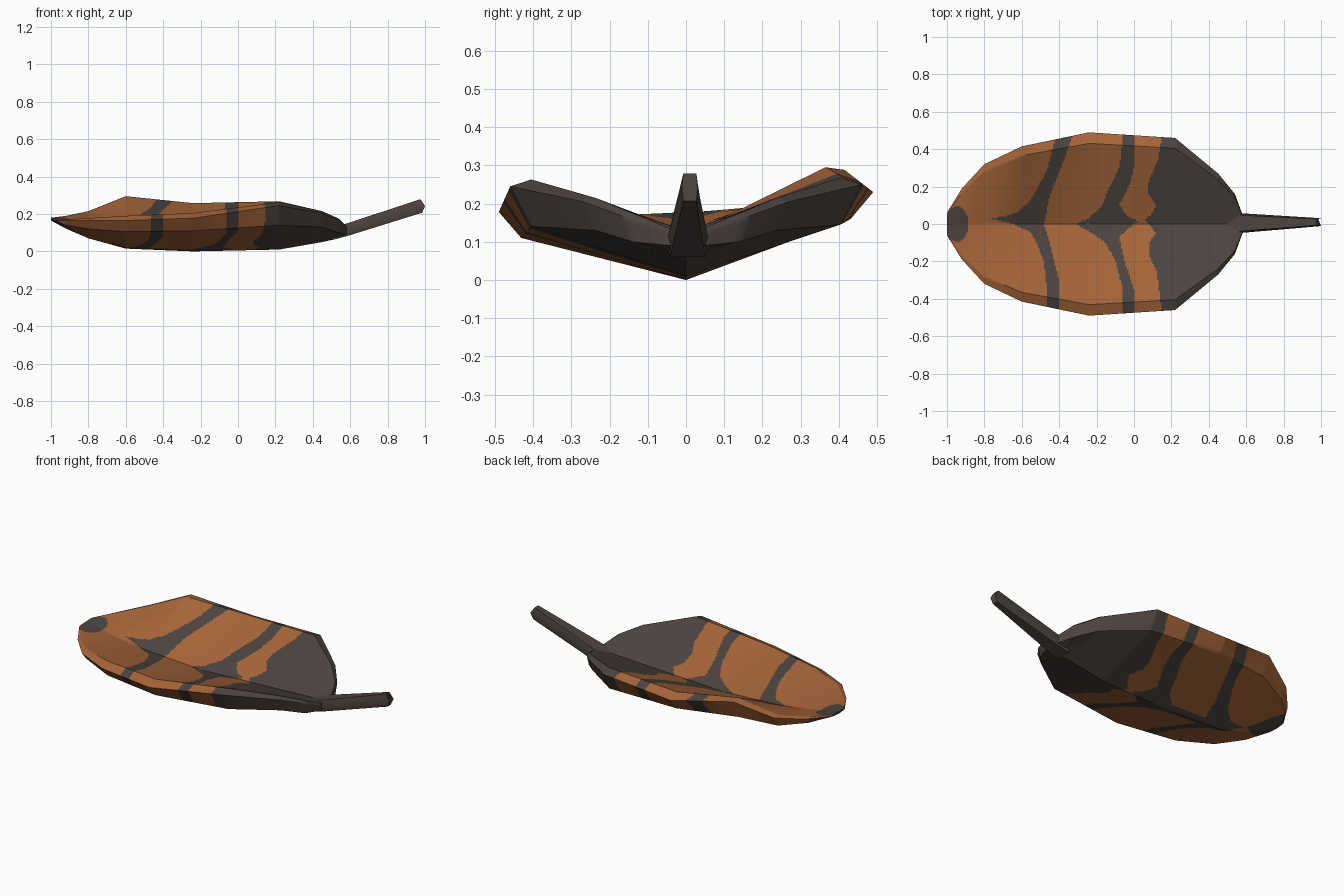
import bpy, bmesh, math

if "Cube" in bpy.data.objects:
    bpy.data.objects.remove(bpy.data.objects["Cube"])


def material(name, rgb):
    m = bpy.data.materials.new(name)
    m.diffuse_color = (*rgb, 1)
    m.use_nodes = True
    m.node_tree.nodes["Principled BSDF"].inputs["Base Color"].default_value = m.diffuse_color
    return m


ORANGE = material("leaf orange", (0.38, 0.13, 0.042))
DARK = material("dark brown", (0.073, 0.057, 0.050))


def interp(table, v):
    """Piecewise linear lookup in rows sorted by their first value."""
    if v <= table[0][0]:
        return table[0][1:]
    for a, b in zip(table, table[1:]):
        if v <= b[0]:
            t = (v - a[0]) / (b[0] - a[0])
            return [p + (q - p) * t for p, q in zip(a[1:], b[1:])]
    return table[-1][1:]


# Blade sections: x, half width, centre bottom / top z, rim z front / back,
# upper crease z front / back, lower crease z front / back
SECTIONS = [
    (-1.00, .06, .165, .178, .170, .175, .175, .180, .168, .170),
    (-0.92, .19, .122, .165, .165, .185, .170, .190, .140, .155),
    (-0.80, .32, .070, .140, .165, .210, .178, .215, .120, .150),
    (-0.60, .415, .015, .115, .165, .288, .190, .295, .105, .180),
    (-0.24, .49, .000, .095, .178, .230, .205, .258, .110, .160),
    (0.22, .46, .010, .115, .245, .250, .263, .268, .140, .145),
    (0.45, .27, .050, .125, .205, .205, .215, .215, .130, .130),
    (0.54, .16, .070, .130, .165, .165, .175, .175, .100, .100),
    (0.58, .05, .085, .135, .125, .125, .135, .135, .090, .090),
]

# Stripe edges as x over y
STRIPE_A = ([(-.4, -.46), (-.2, -.48), (-.1, -.52), (-.04, -.56), (0, -.65), (.03, -.77),
             (.04, -.70), (.06, -.63), (.12, -.56), (.2, -.51), (.3, -.46), (.46, -.42)],
            [(-.46, -.40), (-.3, -.40), (-.1, -.45), (0, -.48), (.15, -.45), (.3, -.39), (.46, -.33)])
STRIPE_B = ([(-.35, -.06), (-.2, -.10), (-.1, -.15), (-.05, -.22), (0, -.31),
             (.03, -.24), (.1, -.17), (.2, -.13), (.3, -.08), (.47, -.06)],
            [(-.35, 0), (-.2, -.05), (-.07, -.08), (-.03, -.04), (.015, .02),
             (.04, -.03), (.1, -.08), (.22, -.02), (.3, 0), (.47, 0)])
BASE = [(-.47, .15), (-.25, .12), (-.17, .08), (-.1, .08), (-.05, .12), (.02, .06),
        (.05, .09), (.1, .12), (.17, .07), (.23, .08), (.35, .13), (.47, .15)]


def is_dark(x, y, under):
    if x > interp(BASE, y)[0]:
        return True
    for left, right in (STRIPE_A, STRIPE_B):
        if interp(left, y)[0] < x < interp(right, y)[0]:
            return True
    if under:  # midrib and larger tip patch below
        return (-.68 < x < -.1 and abs(y) < .035) or abs(y - .04) < (-.76 - x) * .8
    return ((x + .945) / .06) ** 2 + (y / .095) ** 2 < 1


def ring(x):
    """Closed blade outline at x: top from front to back, then underneath."""
    w, bot, top, rf, rb, tf, tb, bf, bb = interp(SECTIONS, x)
    c = .88 * w
    corners = [(-w, rf), (-c, tf), (0, top), (c, tb), (w, rb), (c, bb), (0, bot), (-c, bf)]
    pts = []
    for i, n in enumerate((5, 48, 48, 5, 5, 48, 48, 5)):
        (y0, z0), (y1, z1) = corners[i], corners[(i + 1) % 8]
        pts += [(x, y0 + (y1 - y0) * k / n, z0 + (z1 - z0) * k / n) for k in range(n)]
    return pts


def finish(bm, name, mats):
    bmesh.ops.recalc_face_normals(bm, faces=bm.faces)
    me = bpy.data.meshes.new(name)
    bm.to_mesh(me)
    bm.free()
    for m in mats:
        me.materials.append(m)
    ob = bpy.data.objects.new(name, me)
    bpy.context.collection.objects.link(ob)
    bpy.ops.object.select_all(action='DESELECT')
    ob.select_set(True)
    bpy.context.view_layer.objects.active = ob
    bpy.ops.object.shade_smooth_by_angle(angle=math.radians(35))
    return ob


def loft(bm, rings):
    """Skin rings of points and close both ends; returns the side faces by ring position."""
    loops = [[bm.verts.new(p) for p in r] for r in rings]
    n = len(loops[0])
    sides = []
    for a, b in zip(loops, loops[1:]):
        for i in range(n):
            j = (i + 1) % n
            sides.append((i, bm.faces.new((a[i], a[j], b[j], b[i]))))
    caps = [bm.faces.new(loops[0]), bm.faces.new(loops[-1])]
    return sides, caps


# Leaf blade: fine columns between the section stations
xs = []
for a, b in zip(SECTIONS, SECTIONS[1:]):
    n = max(1, round((b[0] - a[0]) / .008))
    xs += [a[0] + (b[0] - a[0]) * k / n for k in range(n)]
xs.append(SECTIONS[-1][0])
bm = bmesh.new()
sides, caps = loft(bm, [ring(x) for x in xs])
for i, f in sides:
    c = f.calc_center_median()
    f.material_index = int(is_dark(c.x, c.y, i >= 106))
for f in caps:
    f.material_index = 1
finish(bm, "leaf_blade", [ORANGE, DARK])


# Stem: tapering six-sided stalk with a blunt pointed end
def stem_ring(x, y, z, w, h, point):
    return [(x - point, y - w * .8, z + h), (x - point, y + w * .8, z + h), (x, y + w, z),
            (x - point * .6, y + w * .8, z - h), (x - point * .6, y - w * .8, z - h), (x, y - w, z)]


bm = bmesh.new()
loft(bm, [stem_ring(.50, .005, .095, .058, .035, 0),
          stem_ring(.58, .005, .115, .052, .034, 0),
          stem_ring(1.0, .01, .243, .021, .036, .025)])
finish(bm, "stem", [DARK])
